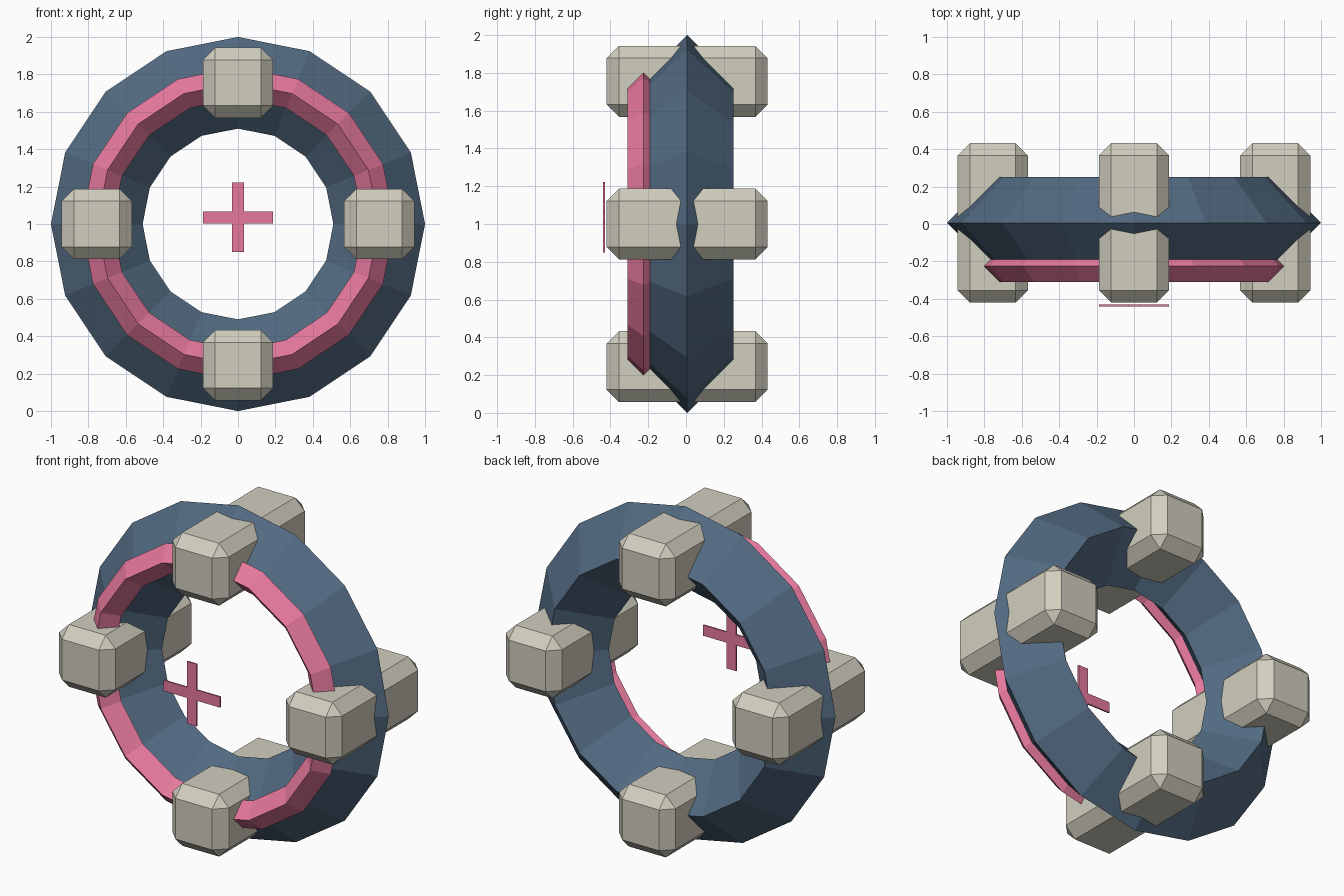
import bpy, math

if "Cube" in bpy.data.objects:
    bpy.data.objects.remove(bpy.data.objects["Cube"])

CY, CZ = 0.006, 1.0      # centre of the ring
R = 0.755                # ring radius shared by rings and clamps


def material(name, color):
    m = bpy.data.materials.new(name)
    m.diffuse_color = (*color, 1)
    m.use_nodes = True
    m.node_tree.nodes["Principled BSDF"].inputs["Base Color"].default_value = m.diffuse_color
    return m


BLUE = material("blue_steel", (0.085, 0.145, 0.22))
PINK = material("pink_glow", (0.80, 0.19, 0.34))
CREAM = material("cream_metal", (0.64, 0.62, 0.52))


def ring(name, y, minor, mat):
    bpy.ops.mesh.primitive_torus_add(
        major_segments=16, minor_segments=4, major_radius=R, minor_radius=minor,
        location=(0, y, CZ), rotation=(math.pi / 2, 0, 0))
    ob = bpy.context.object
    ob.name = name
    ob.data.materials.append(mat)
    bpy.ops.object.shade_flat()


def box(name, loc, size, mat, bevel=0):
    bpy.ops.mesh.primitive_cube_add(size=1, location=loc)
    ob = bpy.context.object
    ob.name = name
    ob.scale = size
    bpy.ops.object.transform_apply(location=False, rotation=False, scale=True)
    ob.data.materials.append(mat)
    if bevel:
        mod = ob.modifiers.new("chamfer", "BEVEL")
        mod.width = bevel
        mod.segments = 1


# Main ring with diamond cross-section, and the thin inlay on its front
ring("main_ring", CY, 0.245, BLUE)
ring("front_inlay_ring", CY - 0.231, 0.084, PINK)

# Four chamfered clamps through the ring
for i, side in enumerate(("right", "top", "left", "bottom")):
    a = i * math.pi / 2
    box(side + "_clamp", (R * math.cos(a), CY, CZ + R * math.sin(a)),
        (0.375, 0.852, 0.375), CREAM, bevel=0.065)

# Thin floating cross in the middle
cross_y, cross_z = -0.435, CZ + 0.036
box("cross_upright", (0, cross_y, cross_z), (0.064, 0.01, 0.374), PINK)
for s, side in ((-1, "left"), (1, "right")):
    box("cross_arm_" + side, (s * 0.1095, cross_y, cross_z), (0.155, 0.01, 0.064), PINK)
